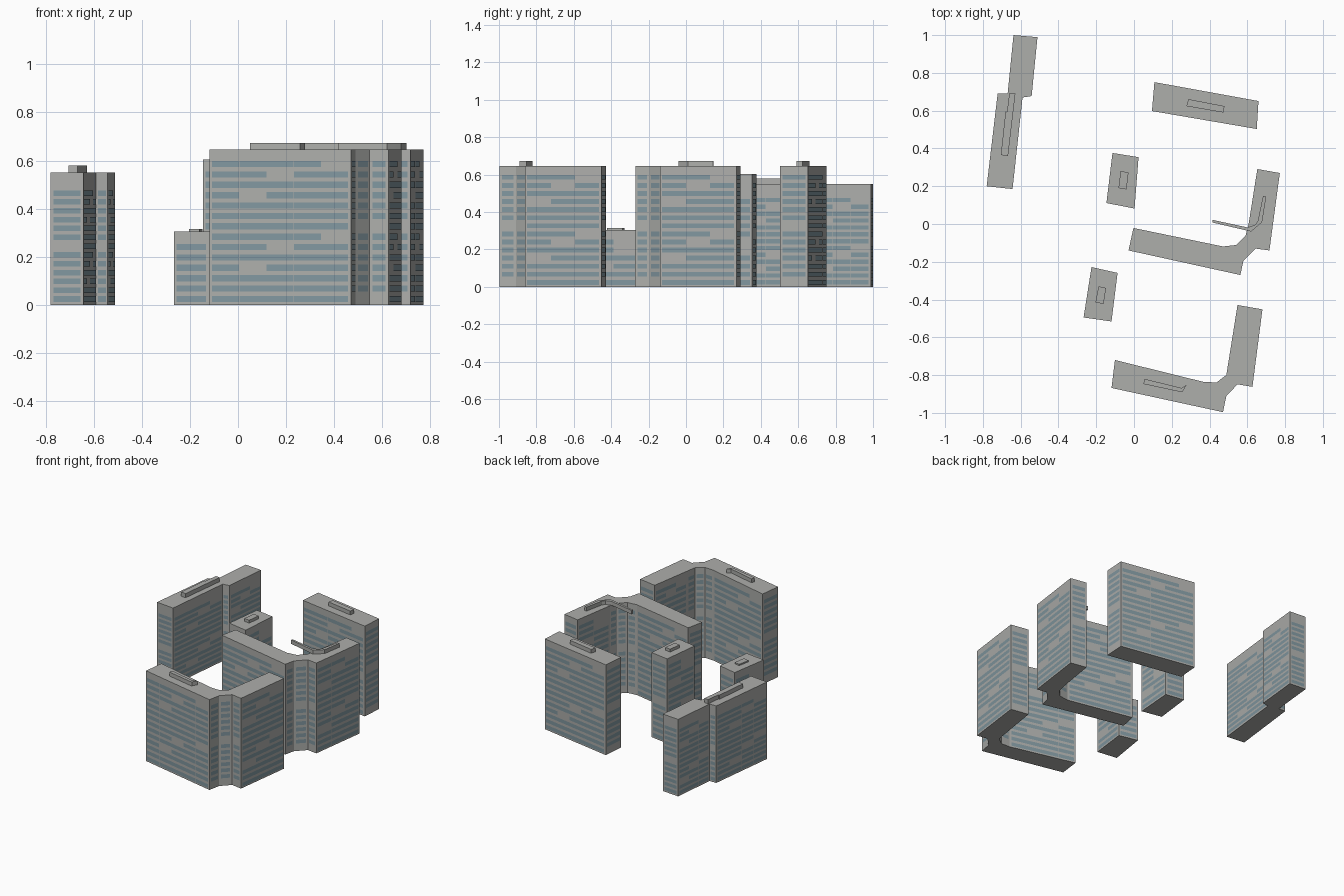
import bpy, bmesh
from mathutils import Vector

if "Cube" in bpy.data.objects:
    bpy.data.objects.remove(bpy.data.objects["Cube"], do_unlink=True)


def make_material(name, colour):
    m = bpy.data.materials.new(name)
    m.use_nodes = True
    m.diffuse_color = (*colour, 1)
    m.node_tree.nodes["Principled BSDF"].inputs["Base Color"].default_value = (*colour, 1)
    return m


CONCRETE = make_material("concrete grey", (0.42, 0.425, 0.41))
GLASS = make_material("window blue grey", (0.22, 0.31, 0.35))


def finish(name, bm, material):
    mesh = bpy.data.meshes.new(name)
    bm.to_mesh(mesh)
    bm.free()
    mesh.materials.append(material)
    obj = bpy.data.objects.new(name, mesh)
    bpy.context.collection.objects.link(obj)
    return obj


def counterclockwise(points):
    pts = [Vector((x, y, 0)) for x, y in points]
    area = sum(a.x * b.y - b.x * a.y for a, b in zip(pts, pts[1:] + pts[:1]))
    return pts if area > 0 else pts[::-1]


def prism(name, points, bottom, top):
    """Extrude a plan outline between two heights."""
    bm = bmesh.new()
    face = bm.faces.new([bm.verts.new(p + Vector((0, 0, bottom)))
                         for p in counterclockwise(points)])
    up = bmesh.ops.extrude_face_region(bm, geom=[face], use_keep_orig=True)
    verts = [v for v in up["geom"] if isinstance(v, bmesh.types.BMVert)]
    bmesh.ops.translate(bm, verts=verts, vec=(0, 0, top - bottom))
    bmesh.ops.recalc_face_normals(bm, faces=bm.faces)
    return finish(name, bm, CONCRETE)


def is_blank(row, col, cols):
    """Gaps in the window bands, repeating every seven floors."""
    row %= 7
    if cols == 1:
        return row == 6
    return ((row == 0 and col == cols - 1) or (row == 1 and col == cols // 2)
            or (row == 3 and col == (cols - 1) // 3))


def windows(name, points, rows, spacing, height):
    """Flat window bands on every wall of a plan outline."""
    bm = bmesh.new()
    pts = counterclockwise(points)
    for a, b in zip(pts, pts[1:] + pts[:1]):
        along = b - a
        length = along.length
        along.normalize()
        out = Vector((along.y, -along.x, 0)) * 0.0015
        margin = min(0.012, length * 0.15)
        cols = max(1, round(length / 0.12))
        cell = (length - 2 * margin) / cols
        for row in range(rows):
            z = 0.024 + spacing * (rows - 1 - row)
            for col in range(cols):
                if is_blank(row, col, cols):
                    continue
                s = a + out + along * (margin + col * cell)
                e = s + along * (cell - 0.001)
                low, high = Vector((0, 0, z - height / 2)), Vector((0, 0, z + height / 2))
                bm.faces.new([bm.verts.new(p) for p in (s + low, e + low, e + high, s + high)])
    finish(name, bm, GLASS)


def building(name, plan, top, roofs, roof_top, rows, spacing=0.0432, height=0.026):
    prism(name + "_block", plan, 0, top)
    windows(name + "_windows", plan, rows, spacing, height)
    for i, roof in enumerate(roofs):
        prism(f"{name}_roof_housing_{i + 1}", roof, top, roof_top)


# Stepped slab at the back right
building("stepped_slab",
         [(-.638, 1), (-.511, .989), (-.542, .677), (-.59, .67),
          (-.643, .185), (-.78, .2), (-.722, .69), (-.669, .69)], .55,
         [[(-.705, .365), (-.667, .36), (-.64, .59), (-.68, .595)],
          [(-.672, .594), (-.64, .59), (-.628, .69), (-.66, .694)]], .58,
         13, .0367, .023)

# Straight slab at the back
building("back_slab",
         [(.108, .751), (.659, .651), (.65, .503), (.095, .598)], .645,
         [[(.288, .661), (.479, .624), (.474, .59), (.278, .624)]], .673, 14)

# Two small towers
building("tall_tower",
         [(-.114, .376), (.024, .354), (.003, .082), (-.146, .111)], .604,
         [[(-.071, .28), (-.029, .273), (-.04, .183), (-.082, .19)]], .625, 13)
building("low_tower",
         [(-.225, -.228), (-.087, -.259), (-.119, -.516), (-.267, -.495)], .305,
         [[(-.188, -.33), (-.148, -.339), (-.161, -.423), (-.204, -.415)]], .315, 6)

# Angled block in the middle, with its long bent roof housing
building("middle_angled",
         [(-.003, -.021), (.471, -.119), (.542, -.111), (.59, -.063),
          (.606, -.005), (.653, .291), (.772, .27), (.717, -.14),
          (.643, -.13), (.579, -.196), (.563, -.27), (-.029, -.14)], .645,
         [[(.415, .022), (.6, -.018), (.64, -.005), (.655, .015), (.683, .148),
           (.7, .145), (.678, .01), (.655, -.01), (.62, -.04), (.415, .008)]], .673, 14)

# Angled block at the front
building("front_angled",
         [(-.101, -.72), (.368, -.836), (.437, -.839), (.489, -.799),
          (.5, -.73), (.548, -.429), (.68, -.452), (.627, -.862),
          (.548, -.849), (.489, -.91), (.471, -.996), (-.119, -.868)], .645,
         [[(.056, -.82), (.251, -.868), (.278, -.852), (.257, -.889),
           (.246, -.889), (.05, -.847)]], .673, 14)
